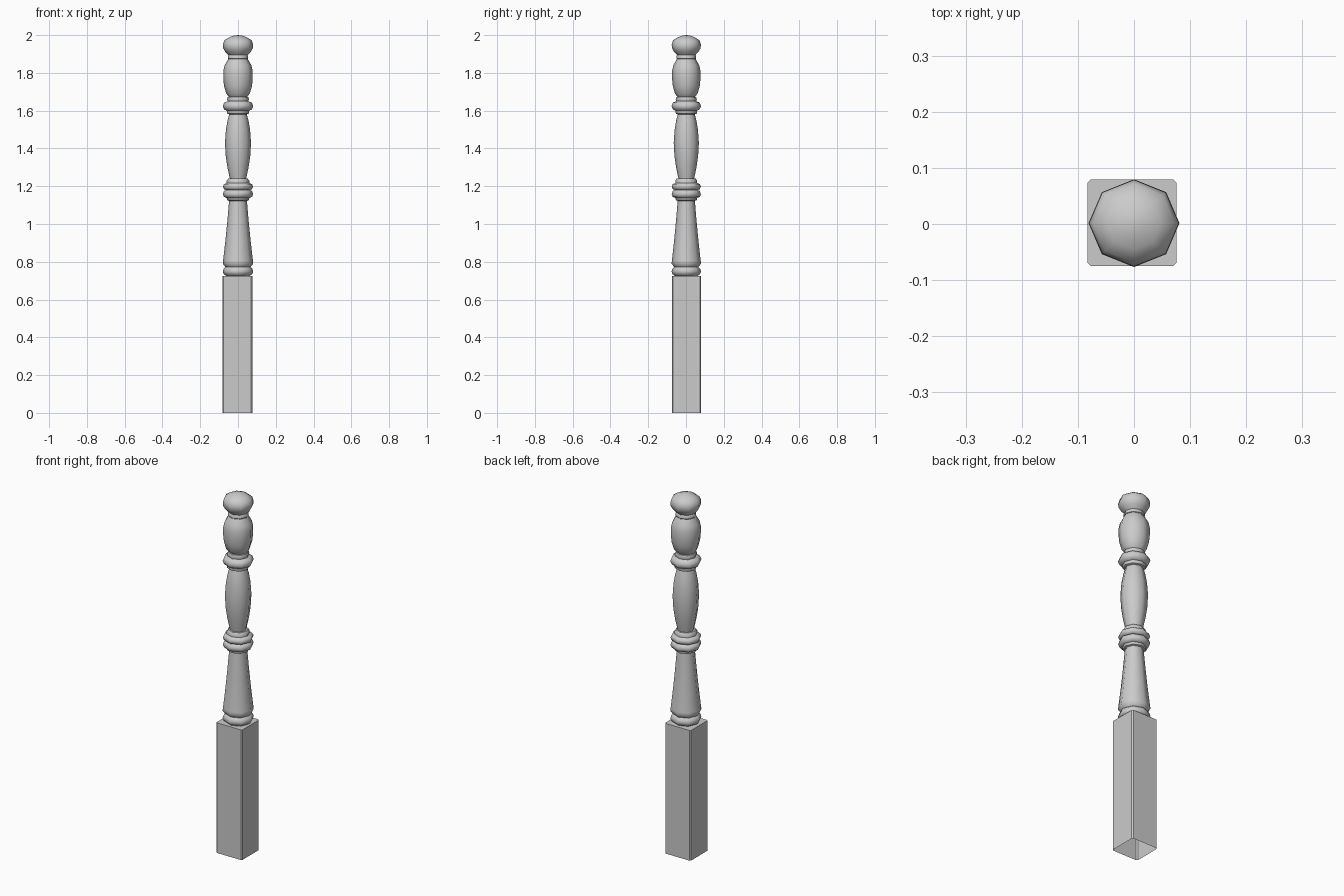
import bpy, bmesh, math

if "Cube" in bpy.data.objects:
    bpy.data.objects.remove(bpy.data.objects["Cube"])

SIDES = 8
CY = 0.0015

def finish(name, bm, angle):
    bmesh.ops.recalc_face_normals(bm, faces=bm.faces)
    me = bpy.data.meshes.new(name)
    bm.to_mesh(me)
    bm.free()
    ob = bpy.data.objects.new(name, me)
    bpy.context.collection.objects.link(ob)
    bpy.ops.object.select_all(action='DESELECT')
    ob.select_set(True)
    bpy.context.view_layer.objects.active = ob
    bpy.ops.object.shade_smooth_by_angle(angle=math.radians(angle))
    return ob

def lathe(name, profile):
    """Turn a (radius, z) profile into an eight-sided part."""
    bm = bmesh.new()
    rings = []
    for r, z in profile:
        if r == 0:
            rings.append([bm.verts.new((0, CY, z))] * SIDES)
        else:
            rings.append([bm.verts.new((r * math.cos(math.tau * i / SIDES),
                                        CY + 0.965 * r * math.sin(math.tau * i / SIDES), z))
                          for i in range(SIDES)])
    for a, b in zip(rings, rings[1:]):
        for i in range(SIDES):
            j = (i + 1) % SIDES
            bm.faces.new(dict.fromkeys((a[i], a[j], b[j], b[i])))
    return finish(name, bm, 50)

# Square base: chamfered corners, open underneath
x0, x1, y0, y1, c, top = -0.083, 0.076, -0.075, 0.079, 0.006, 0.725
outline = [(x0 + c, y0), (x1 - c, y0), (x1, y0 + c), (x1, y1 - c),
           (x1 - c, y1), (x0 + c, y1), (x0, y1 - c), (x0, y0 + c)]
bm = bmesh.new()
low = [bm.verts.new((x, y, 0)) for x, y in outline]
high = [bm.verts.new((x, y, top)) for x, y in outline]
for i in range(8):
    j = (i + 1) % 8
    bm.faces.new((low[i], low[j], high[j], high[i]))
bm.faces.new(high)
finish("square_base", bm, 30)

# Turned parts, bottom to top
lathe("foot_bead", [(0.062, 0.725), (0.076, 0.735), (0.081, 0.748), (0.076, 0.764),
                    (0.065, 0.773), (0.067, 0.780)])
lathe("tapered_shaft", [(0.067, 0.773), (0.081, 0.79), (0.079, 0.806), (0.067, 0.91),
                        (0.056, 1.02), (0.047, 1.125)])
lathe("middle_rings", [(0.046, 1.122), (0.057, 1.126), (0.060, 1.138), (0.074, 1.143),
                       (0.080, 1.158), (0.074, 1.175), (0.062, 1.180), (0.074, 1.184),
                       (0.080, 1.198), (0.074, 1.211), (0.060, 1.217), (0.060, 1.229),
                       (0.052, 1.240), (0.043, 1.240)])
lathe("vase_shaft", [(0.043, 1.240), (0.056, 1.300), (0.065, 1.36), (0.069, 1.43),
                     (0.064, 1.50), (0.055, 1.55), (0.046, 1.583)])
lathe("upper_rings", [(0.045, 1.580), (0.057, 1.584), (0.060, 1.600), (0.073, 1.606),
                      (0.081, 1.624), (0.073, 1.643), (0.055, 1.650), (0.058, 1.660),
                      (0.054, 1.672), (0.048, 1.674)])
lathe("urn", [(0.048, 1.673), (0.062, 1.69), (0.074, 1.73), (0.078, 1.77),
              (0.078, 1.81), (0.071, 1.84), (0.052, 1.873)])
lathe("finial", [(0.046, 1.871), (0.054, 1.876), (0.054, 1.889), (0.050, 1.894),
                 (0.068, 1.912), (0.079, 1.932), (0.080, 1.950), (0.073, 1.972),
                 (0.048, 1.988), (0.022, 1.997), (0, 2.0)])
